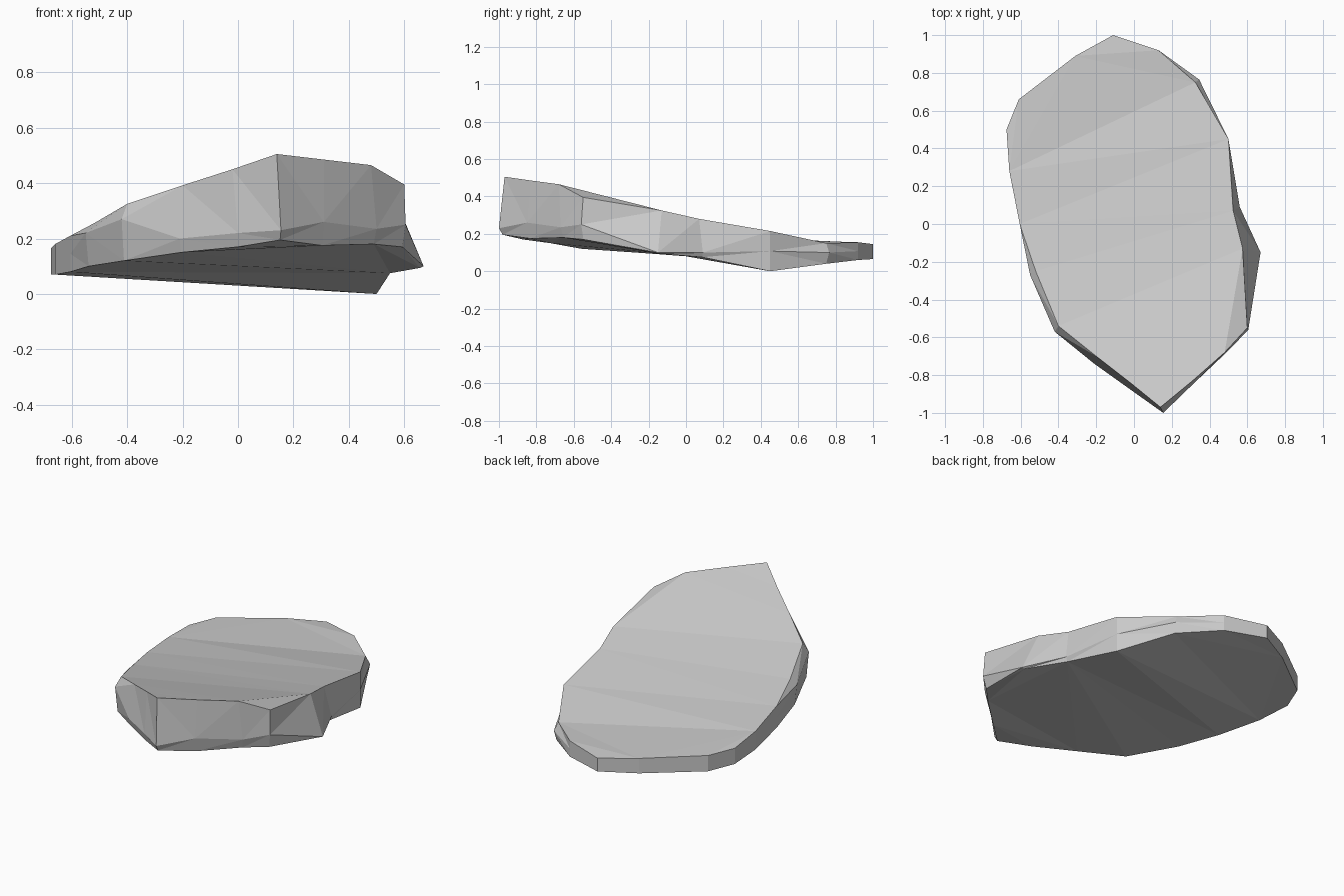
import bpy
import bmesh
from mathutils import Vector

# Remove the default object
default_cube = bpy.data.objects.get("Cube")
if default_cube:
    bpy.data.objects.remove(default_cube, do_unlink=True)

# Upper rim of the slab, counter-clockwise from the pointed tip:
# x, y, height of the rim, height of the underside below it
RIM = [
    (.14, -.97, .505, .195), (.31, -.83, .485, .175),
    (.48, -.68, .465, .18), (.6, -.55, .395, .17),
    (.575, -.13, .325, .094), (.525, .07, .28, .075),
    (.5, .45, .215, .0), (.325, .75, .15, .04),
    (.13, .92, .155, .06), (-.11, 1, .145, .065),
    (-.31, .89, .155, .065), (-.61, .66, .165, .07),
    (-.675, .5, .165, .07), (-.66, .28, .18, .07),
    (-.605, 0, .21, .08), (-.52, -.25, .255, .1),
    (-.4, -.54, .325, .12), (-.2, -.7, .392, .15),
    (-.02, -.84, .45, .17),
]

# Chipped belt between rim and underside, by rim position
BELT = {
    0: (.155, -1, .23), 1: (.31, -.85, .26), 2: (.5, -.67, .235),
    3: (.605, -.56, .25), 4: (.67, -.15, .1), 5: (.56, .09, .1),
    7: (.345, .765, .1), 15: (-.55, -.27, .22),
    16: (-.42, -.57, .27), 17: (-.21, -.74, .2), 18: (0, -.89, .22),
}


def make_material(name, value):
    """Plain matte grey material."""
    material = bpy.data.materials.new(name)
    material.use_nodes = True
    colour = (value, value, value, 1)
    material.diffuse_color = colour
    shader = material.node_tree.nodes["Principled BSDF"]
    shader.inputs["Base Color"].default_value = colour
    shader.inputs["Roughness"].default_value = .9
    return material


def slab_rings():
    """Return the rim, belt and underside rings as point lists."""
    rim, belt, base = [], [], []
    for index, (x, y, high, low) in enumerate(RIM):
        middle = Vector(BELT.get(index, (x, y, (high + low) / 2)))
        rim.append(Vector((x, y, high)))
        belt.append(middle)
        tuck = .98 if index in BELT else 1
        base.append(Vector((middle.x * tuck, middle.y * tuck, low)))
    return rim, belt, base


def build_slab(name, material):
    """Join the rings into a closed, faceted stone."""
    bm = bmesh.new()
    rings = [[bm.verts.new(point) for point in ring] for ring in slab_rings()]
    count = len(RIM)

    # Broken side walls
    for upper, lower in zip(rings, rings[1:]):
        for i in range(count):
            j = (i + 1) % count
            bm.faces.new((upper[i], lower[i], lower[j], upper[j]))

    # Broad walking surface and underside
    bm.faces.new(rings[0])
    bm.faces.new(reversed(rings[-1]))
    bmesh.ops.triangulate(bm, faces=bm.faces[:])
    bmesh.ops.recalc_face_normals(bm, faces=bm.faces[:])

    mesh = bpy.data.meshes.new(name)
    bm.to_mesh(mesh)
    bm.free()
    mesh.materials.append(material)
    slab = bpy.data.objects.new(name, mesh)
    bpy.context.collection.objects.link(slab)
    return slab


build_slab("stone_slab", make_material("stone_grey", .6))
